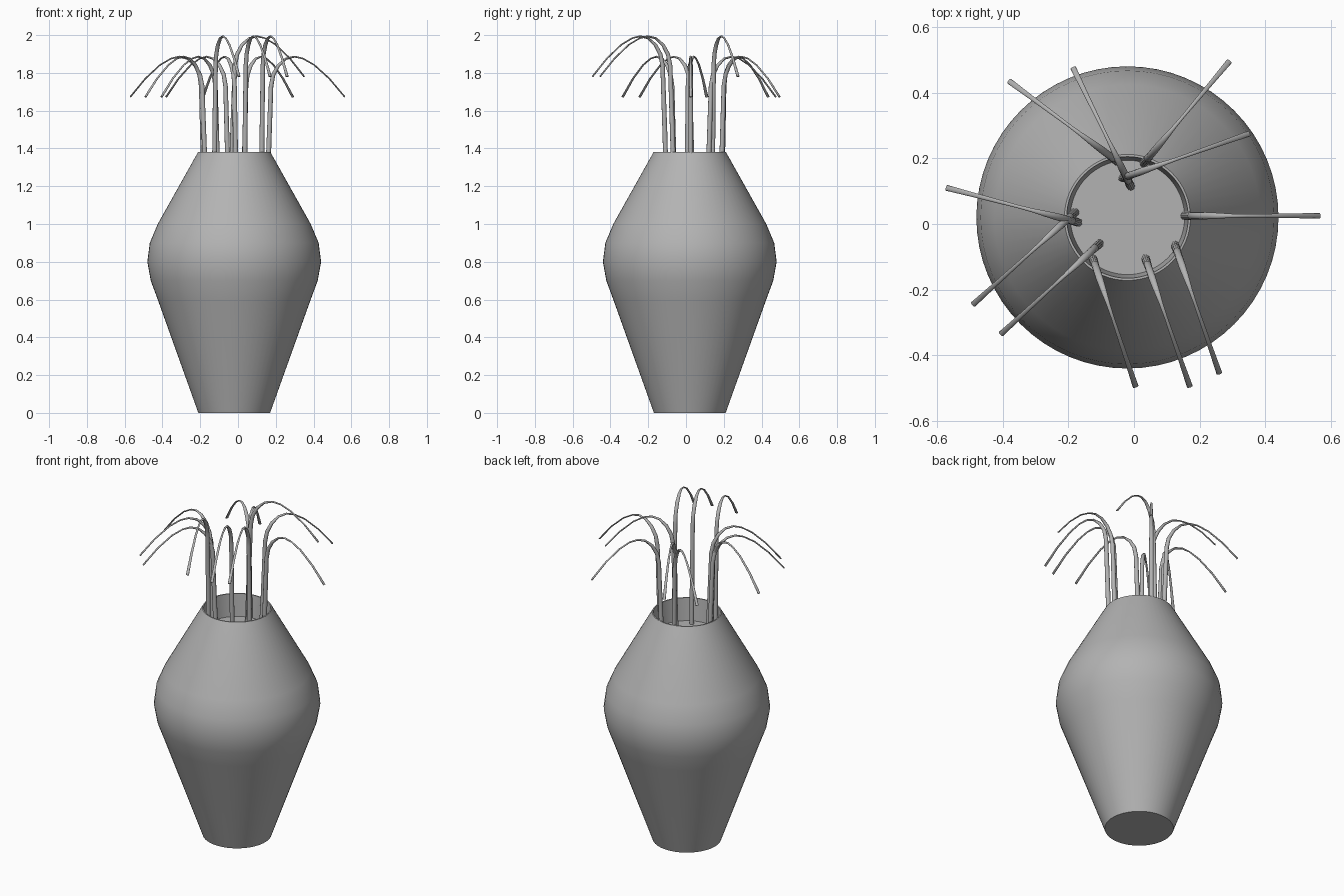
import bpy, bmesh, math
from mathutils import Vector

cube = bpy.data.objects.get("Cube")
if cube:
    bpy.data.objects.remove(cube, do_unlink=True)

grey = bpy.data.materials.new("plain grey")
grey.use_nodes = True
colour = (0.45, 0.45, 0.45, 1)
grey.diffuse_color = colour
grey.node_tree.nodes["Principled BSDF"].inputs["Base Color"].default_value = colour


def loft(name, rings, location=(0, 0, 0)):
    """Skin a list of closed rings, capping both ends, with smooth shading."""
    bm = bmesh.new()
    loops = [[bm.verts.new(p) for p in ring] for ring in rings]
    n = len(loops[0])
    for a, b in zip(loops, loops[1:]):
        for i in range(n):
            j = (i + 1) % n
            bm.faces.new((a[i], a[j], b[j], b[i]))
    bm.faces.new(loops[0][::-1])
    bm.faces.new(loops[-1])
    bmesh.ops.recalc_face_normals(bm, faces=bm.faces)
    mesh = bpy.data.meshes.new(name)
    bm.to_mesh(mesh)
    bm.free()
    mesh.materials.append(grey)
    obj = bpy.data.objects.new(name, mesh)
    obj.location = location
    bpy.context.collection.objects.link(obj)
    bpy.ops.object.select_all(action="DESELECT")
    obj.select_set(True)
    bpy.context.view_layer.objects.active = obj
    bpy.ops.object.shade_smooth_by_angle(angle=math.radians(35))
    return obj


def circle(radius, z, n=64):
    return [(radius * math.cos(math.tau * i / n),
             radius * math.sin(math.tau * i / n), z) for i in range(n)]


# Vase: outer wall, rim, then a shallow tapered well with a flat floor
vase_profile = [(0.19, 0), (0.405, 0.6), (0.442, 0.7), (0.46, 0.8),
                (0.447, 0.9), (0.405, 1.0), (0.192, 1.38),
                (0.185, 1.38), (0.174, 1.245)]
loft("vase", [circle(r, z) for r, z in vase_profile], (-0.02, 0.02, 0))


# Stem side profile: reach, height, half width, half thickness
stem_profile = [(0.0, 1.24, 0.013, 0.013), (0.008, 1.4, 0.013, 0.013),
                (0.02, 1.73, 0.012, 0.012), (0.032, 1.79, 0.011, 0.011),
                (0.06, 1.84, 0.011, 0.009), (0.1, 1.875, 0.009, 0.006),
                (0.145, 1.886, 0.006, 0.005), (0.19, 1.876, 0.005, 0.004),
                (0.25, 1.842, 0.006, 0.004), (0.33, 1.77, 0.007, 0.004),
                (0.412, 1.673, 0.009, 0.004)]


def stem(name, base, tip, lift):
    """Sweep a tapering oval along the drooping profile from base to tip."""
    start = Vector((*base, 0))
    span = Vector((*tip, 0)) - start
    out = span.normalized()
    up = Vector((0, 0, 1))
    side = up.cross(out)
    scale = span.length / stem_profile[-1][0]
    path = [start + out * d * scale + up * (z + (lift if k else 0))
            for k, (d, z, w, t) in enumerate(stem_profile)]
    rings = []
    for k, (d, z, w, t) in enumerate(stem_profile):
        tangent = (path[min(k + 1, len(path) - 1)] - path[max(k - 1, 0)]).normalized()
        normal = tangent.cross(side)
        rings.append([path[k] + side * w * math.cos(math.tau * i / 12)
                      + normal * t * math.sin(math.tau * i / 12) for i in range(12)])
    loft(name, rings)


short_stems = [((-0.01, 0.115), (-0.185, 0.475)), ((-0.05, 0.19), (-0.38, 0.435)),
               ((0.03, 0.185), (0.29, 0.495)), ((0.155, 0.025), (0.565, 0.025)),
               ((-0.105, -0.06), (-0.405, -0.335)), ((-0.18, 0.035), (-0.49, -0.245)),
               ((-0.17, 0.005), (-0.57, 0.11))]
tall_stems = [((-0.035, 0.14), (0.35, 0.275)), ((0.125, -0.065), (0.26, -0.455)),
              ((0.035, -0.105), (0.17, -0.495)), ((-0.125, -0.105), (0.005, -0.495))]
for n, (base, tip) in enumerate(short_stems, 1):
    stem(f"short_stem_{n}", base, tip, 0)
for n, (base, tip) in enumerate(tall_stems, 1):
    stem(f"tall_stem_{n}", base, tip, 0.108)
